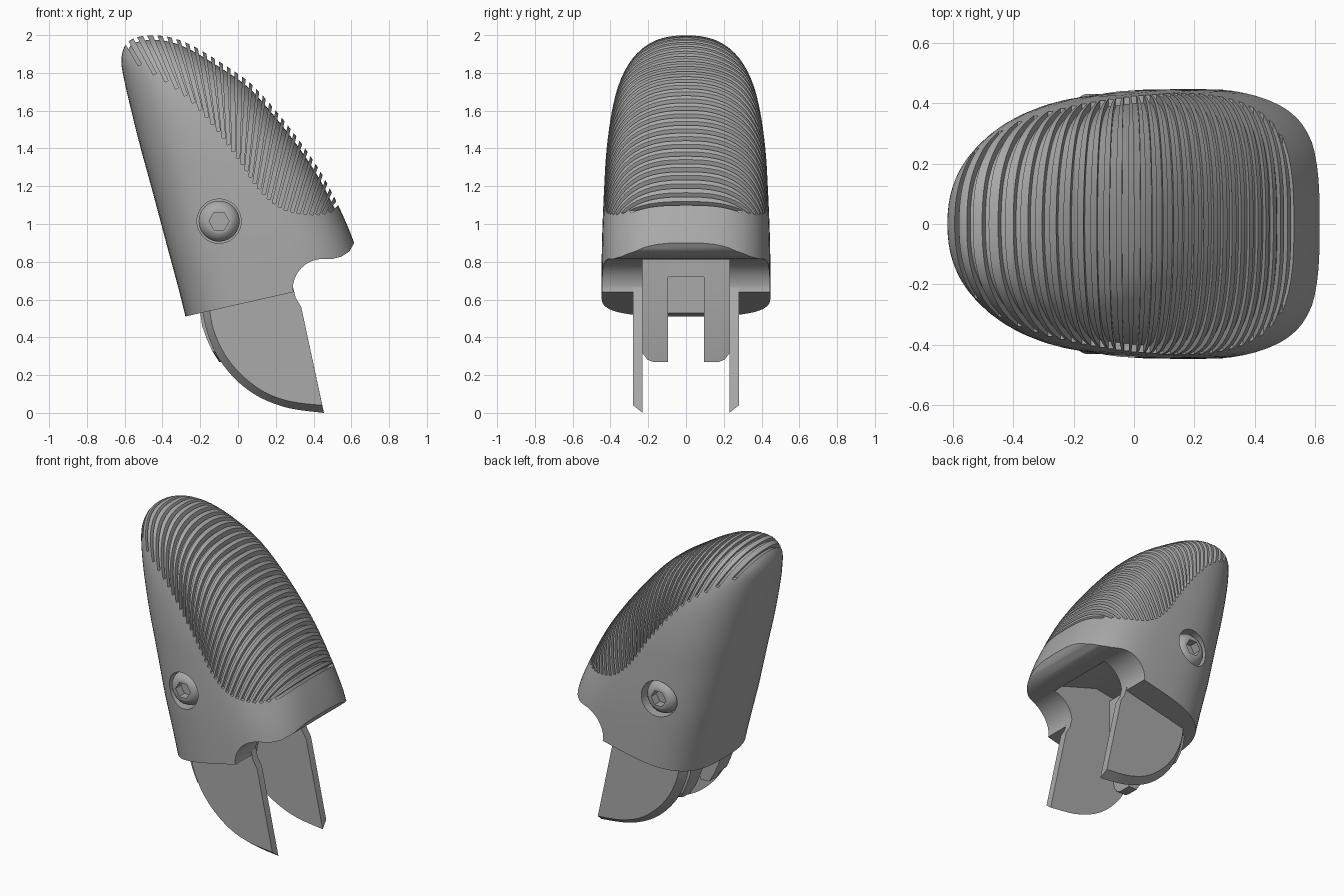
import bpy, bmesh, math
from mathutils import Vector

if "Cube" in bpy.data.objects:
    bpy.data.objects.remove(bpy.data.objects["Cube"])

grey = bpy.data.materials.new("mid grey")
grey.use_nodes = True
grey.diffuse_color = (0.4, 0.4, 0.4, 1)
grey.node_tree.nodes["Principled BSDF"].inputs["Base Color"].default_value = (0.4, 0.4, 0.4, 1)


def finish(bm, name):
    bmesh.ops.recalc_face_normals(bm, faces=bm.faces)
    mesh = bpy.data.meshes.new(name)
    bm.to_mesh(mesh)
    bm.free()
    mesh.materials.append(grey)
    ob = bpy.data.objects.new(name, mesh)
    bpy.context.collection.objects.link(ob)
    return ob


def add_loft(bm, rings):
    """Skin a list of equal-length rings and cap both ends."""
    rows = [[bm.verts.new(p) for p in ring] for ring in rings]
    n = len(rows[0])
    for a, b in zip(rows, rows[1:]):
        for i in range(n):
            j = (i + 1) % n
            bm.faces.new((a[i], a[j], b[j], b[i]))
    bm.faces.new(rows[0])
    bm.faces.new(rows[-1])


def prism(name, y0, y1, outline, outline1=None):
    bm = bmesh.new()
    add_loft(bm, [[(x, y0, z) for x, z in outline],
                  [(x, y1, z) for x, z in outline1 or outline]])
    return finish(bm, name)


def disc(name, cx, cz, profile, sides):
    """Revolve (radius, y) pairs about an axis along y."""
    bm = bmesh.new()
    ang = [2 * math.pi * i / sides for i in range(sides)]
    add_loft(bm, [[(cx + r * math.cos(a), y, cz + r * math.sin(a)) for a in ang]
                  for r, y in profile])
    return finish(bm, name)


def activate(ob):
    bpy.ops.object.select_all(action='DESELECT')
    ob.select_set(True)
    bpy.context.view_layer.objects.active = ob


def boolean(ob, cutter, op='DIFFERENCE'):
    cutter.hide_render = True
    activate(ob)
    mod = ob.modifiers.new("cut", 'BOOLEAN')
    mod.operation, mod.object, mod.solver = op, cutter, 'EXACT'
    bpy.ops.object.modifier_apply(modifier=mod.name)
    bpy.data.objects.remove(cutter)


def smooth(ob, degrees=30):
    activate(ob)
    bpy.ops.object.shade_smooth_by_angle(angle=math.radians(degrees))


def spline(keys, steps):
    """Catmull-Rom through the keys."""
    pts = [Vector(k) for k in keys]
    out = []
    for i in range(len(pts) - 1):
        a, b, c, d = pts[max(i - 1, 0)], pts[i], pts[i + 1], pts[min(i + 2, len(pts) - 1)]
        for s in range(steps):
            t = s / steps
            out.append(b + (c - a) * (t / 2) + (a * 2 - b * 5 + c * 4 - d) * (t * t / 2)
                       + (b * 3 - a - c * 3 + d) * (t ** 3 / 2))
    return out + [pts[-1]]


def along(path, f):
    """Point at a fraction of the length of a polyline."""
    lens = [(b - a).length for a, b in zip(path, path[1:])]
    left = f * sum(lens)
    for a, b, l in zip(path, path[1:], lens):
        if left <= l:
            return a.lerp(b, left / l)
        left -= l
    return path[-1]


# Shell sections: height, back x, front x, half width
SECTIONS = [(0.3, -0.23, 0.72, 0.445), (0.6, -0.30, 0.69, 0.447), (0.9, -0.38, 0.615, 0.445),
            (1.2, -0.46, 0.48, 0.433), (1.4, -0.515, 0.355, 0.42), (1.6, -0.565, 0.20, 0.392),
            (1.75, -0.60, 0.06, 0.352), (1.86, -0.618, -0.10, 0.295), (1.93, -0.605, -0.215, 0.23),
            (1.97, -0.575, -0.30, 0.165), (1.99, -0.53, -0.365, 0.10), (1.998, -0.48, -0.42, 0.04)]


def shell(name, inset=0.0, sides=64):
    rings = []
    for z, xl, xr, w in spline(SECTIONS, 4):
        e = 2 / (3.0 - 0.8 * max(0, min(1, (z - 0.9) / 1.0)))
        ring = []
        for i in range(sides):
            a = 2 * math.pi * i / sides
            c, s = math.cos(a), math.sin(a)
            ring.append(((xl + xr) / 2 + (xr - xl) / 2 * math.copysign(abs(c) ** e, c),
                         w * math.copysign(abs(s) ** e, s), z))
        rings.append(ring)
    bm = bmesh.new()
    add_loft(bm, rings)
    bmesh.ops.recalc_face_normals(bm, faces=bm.faces)
    bm.normal_update()
    for v, n in [(v, v.normal.copy()) for v in bm.verts]:
        v.co -= n * inset
    return finish(bm, name)


# Shell trimmed by its side profile, with the rounded notch under the lip
notch = [(0.45 + 0.16 * math.cos(a), 0.655 + 0.16 * math.sin(a))
         for a in [math.pi * (1 - i / 20) for i in range(11)]]
body = shell("fingertip_shell")
side = [(-0.9, 0.37), (0.295, 0.64)] + notch + [
    (0.5, 0.815), (0.55, 0.828), (0.59, 0.855), (0.615, 0.9), (0.9, 1.0), (0.9, 2.2), (-0.9, 2.2)]
boolean(body, prism("side_profile", -0.7, 0.7, side), 'INTERSECT')

# Joint cavity
boolean(body, prism("cavity", -0.23, 0.23, [
    (-0.2, 0.3), (0.7, 0.3), (0.7, 0.79), (0.45, 0.79), (0.36, 0.87), (0.1, 0.95), (-0.2, 0.9)]))

# Grip grooves, fanned between the pad border and the crest
border = spline([(-0.59, 1.88), (-0.5, 1.83), (-0.3, 1.7), (-0.15, 1.55), (0, 1.35), (0.1, 1.2),
                 (0.2, 1.1), (0.3, 1.06), (0.42, 1.05), (0.5, 1.07)], 4)
crest = spline([(-0.6, 1.93), (-0.44, 2.0), (-0.25, 1.95), (0, 1.8), (0.2, 1.6), (0.36, 1.4),
                (0.48, 1.2), (0.54, 1.09)], 4)
GROOVES = 31
bm = bmesh.new()
for i in range(GROOVES):
    f = (i + 0.5) / GROOVES
    low, high = along(border, f ** 0.7), along(crest, f)
    d = (high - low).normalized()
    side_step = Vector((d.y, -d.x)) * 0.009
    high = high + d * 0.06
    quad = [low - side_step, low + side_step, high + side_step * 1.2, high - side_step * 1.2]
    add_loft(bm, [[(p.x, y, p.y) for p in quad] for y in (-0.6, 0.6)])
grooves = finish(bm, "grooves")
boolean(grooves, shell("groove_floor", 0.024))
boolean(body, grooves)

# Pivot screws sunk in round recesses on both sides
PX, PZ = -0.1, 1.015
for s, label in ((-1, "right"), (1, "left")):
    boolean(body, disc("recess", PX, PZ, [(0.117, s * 0.35), (0.117, s * 0.6)], 48))
    screw = disc(label + "_screw", PX, PZ, [
        (0.108, s * 0.34), (0.108, s * 0.385), (0.10, s * 0.402), (0.085, s * 0.418),
        (0.068, s * 0.428), (0.06, s * 0.43)], 48)
    boolean(screw, disc("socket", PX, PZ, [(0.053, s * 0.375), (0.053, s * 0.5)], 6))
    smooth(screw)
smooth(body)

# Side blades with a chamfered curved edge
tail = [(0.335, 0.56), (0.305, 0.61), (0.293, 0.66), (0.25, 0.75), (-0.12, 0.75)]
outer = [(-0.15, 0.55), (-0.13, 0.44), (-0.07, 0.31), (0.02, 0.2), (0.14, 0.11), (0.28, 0.06), (0.446, 0.04)]
inner = [(-0.19, 0.55), (-0.16, 0.42), (-0.1, 0.285), (0, 0.165), (0.12, 0.08), (0.27, 0.025), (0.455, 0)]
outer, inner = ([tuple(p) for p in spline(k, 4)] + tail for k in (outer, inner))
# Rear prongs joined by a bridge
prong = [(-0.2, 0.53), (-0.19, 0.46), (-0.165, 0.39), (-0.135, 0.325), (-0.1, 0.27),
         (-0.04, 0.27), (0, 0.5), (0, 0.9), (-0.2, 0.9)]
rounded = [(x, max(z, 0.315)) for x, z in prong]
for s, label in ((-1, "right"), (1, "left")):
    smooth(prism(label + "_blade", s * 0.28, s * 0.23, outer, inner))
    bm = bmesh.new()
    add_loft(bm, [[(x, s * y, max(z, floor)) for x, z in prong]
                  for y, floor in ((0.095, 0.27), (0.175, 0.27), (0.205, 0.282), (0.229, 0.315))])
    smooth(finish(bm, label + "_prong"))
prism("prong_bridge", -0.1, 0.1, [(-0.2, 0.72), (0, 0.72), (0, 0.9), (-0.2, 0.9)])
